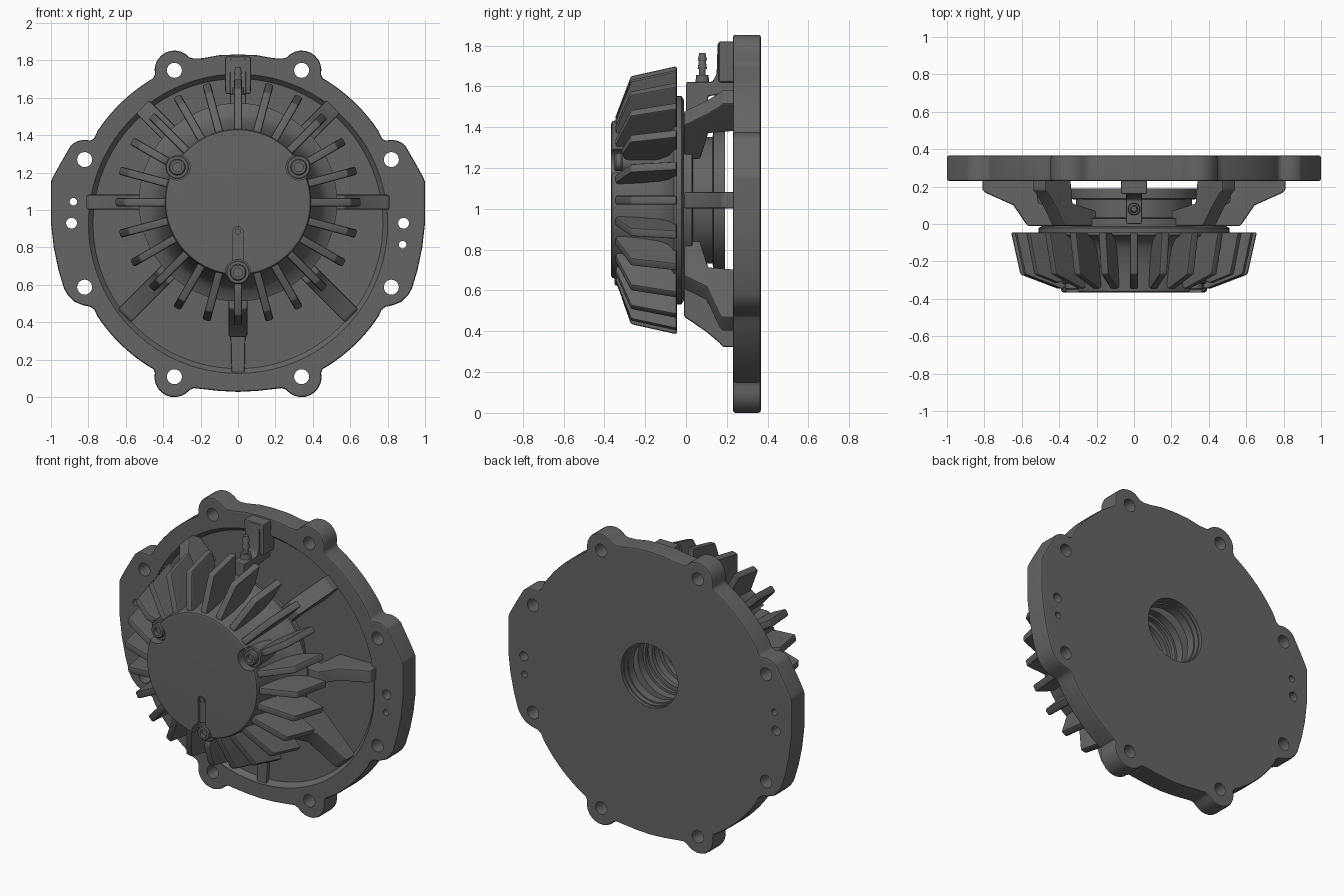
import bpy, bmesh
from math import sin, cos, pi, radians

if "Cube" in bpy.data.objects:
    bpy.data.objects.remove(bpy.data.objects["Cube"])

HUB_Z, PLATE_Z = 1.042, 0.927


def finish(name, bm):
    bmesh.ops.remove_doubles(bm, verts=bm.verts, dist=1e-5)
    bmesh.ops.recalc_face_normals(bm, faces=bm.faces)
    me = bpy.data.meshes.new(name)
    bm.to_mesh(me)
    bm.free()
    ob = bpy.data.objects.new(name, me)
    bpy.context.collection.objects.link(ob)
    return ob


def apply(ob, mod):
    bpy.context.view_layer.objects.active = ob
    bpy.ops.object.modifier_apply(modifier=mod.name)


def bevel(ob, width, segments=2):
    m = ob.modifiers.new("bevel", 'BEVEL')
    m.width, m.segments = width, segments
    m.limit_method, m.angle_limit = 'ANGLE', radians(40)
    apply(ob, m)
    return ob


def cut(ob, cutter):
    m = ob.modifiers.new("cut", 'BOOLEAN')
    m.operation, m.object, m.solver = 'DIFFERENCE', cutter, 'EXACT'
    apply(ob, m)
    bpy.data.objects.remove(cutter, do_unlink=True)


def lathe(name, prof, cx=0, cz=HUB_Z, n=72):
    """Revolve (radius, y) points around an axis parallel to y."""
    bm = bmesh.new()
    rings = [[bm.verts.new((cx + r * cos(2 * pi * i / n), y, cz + r * sin(2 * pi * i / n)))
              for i in range(n)] for r, y in prof]
    pairs = list(zip(rings, rings[1:]))
    if prof[0][0] > 0:
        pairs.append((rings[-1], rings[0]))
    for a, b in pairs:
        for i in range(n):
            j = (i + 1) % n
            bm.faces.new((a[i], a[j], b[j], b[i]))
    return finish(name, bm)


def rod(name, r, y0, y1, cx, cz, n=24):
    return lathe(name, [(0, y0), (r, y0), (r, y1), (0, y1)], cx, cz, n)


def prism(name, pts, y0, y1):
    """Extrude an (x, z) outline along y."""
    bm = bmesh.new()
    f = bm.faces.new([bm.verts.new((x, y0, z)) for x, z in pts])
    ext = bmesh.ops.extrude_face_region(bm, geom=[f])
    for v in ext["geom"]:
        if isinstance(v, bmesh.types.BMVert):
            v.co.y = y1
    return finish(name, bm)


def blade(bm, prof, width, deg):
    """Flat radial blade from (radius, y) points, standing at an angle around the hub."""
    a = radians(deg)
    sides = [[bm.verts.new((r * cos(a) - t * sin(a), y, HUB_Z + r * sin(a) + t * cos(a)))
              for r, y in prof] for t in (-width / 2, width / 2)]
    bm.faces.new(sides[0])
    bm.faces.new(sides[1][::-1])
    for i in range(len(prof)):
        j = (i + 1) % len(prof)
        bm.faces.new((sides[0][i], sides[0][j], sides[1][j], sides[1][i]))


def arc(cx, cz, r, a0, a1, n=10):
    return [(cx + r * cos(radians(a0 + (a1 - a0) * i / n)),
             cz + r * sin(radians(a0 + (a1 - a0) * i / n))) for i in range(n + 1)]


# Mounting flange: half outline, mirrored
half = [(0, 1.832), (.1, 1.828), (.19, 1.812), (.235, 1.81)]
half += arc(.34, 1.747, .106, 140, -12)
half += [(.453, 1.705)] + arc(0, PLATE_Z, .9, 58, 33.5, 8) + [(.768, 1.385)]
half += arc(.82, 1.27, .105, 108, 45, 6)
half += [(.955, 1.24), (.993, 1.17), (1, 1.15), (1, .93), (.985, .8), (.96, .68), (.93, .58),
         (.91, .545), (.875, .51), (.83, .492), (.79, .483), (.768, .467)]
half += arc(0, PLATE_Z, .9, -33.5, -58, 8) + [(.453, .15)]
half += arc(.34, .107, .107, 12, -140)
half += [(.235, .048), (.19, .043), (.1, .033), (0, .028)]
outline = half + [(-x, z) for x, z in half[-2:0:-1]]
flange = bevel(prism("mounting_flange", outline, .23, .367), .012)
cut(flange, lathe("c", [(0, .1), (.805, .1), (.80, .232), (.775, .262), (0, .262)], 0, PLATE_Z, 96))
cut(flange, lathe("c", [(0, .2), (.185, .2), (.185, .315), (.193, .315), (.193, .345),
                        (.2, .345), (.2, .5), (0, .5)]))
holes = [(s * x, z, .04) for s in (-1, 1)
         for x, z in ((.34, 1.747), (.34, .109), (.82, 1.27), (.82, .588))]
holes += [(-.88, 1.045, .02), (-.89, .93, .029), (.885, .93, .029), (.88, .815, .02)]
for x, z, r in holes:
    cut(flange, rod("c", r, .1, .5, x, z))

# Struts joining the hub carrier to the flange
bm = bmesh.new()
for deg, R in ((0, .81), (180, .81), (45, .72), (135, .72), (225, .86), (315, .86), (270, .72)):
    blade(bm, [(.33, -.01), (.57, -.01), (.645, .10), (R - .02, .165), (R, .18), (R, .28),
               (.53, .28), (.51, .11), (.33, .07)], .08 if deg % 180 == 0 else .1, deg)
blade(bm, [(.33, 0), (.58, 0), (.58, .13), (.62, .15), (.77, .155), (.77, .28),
           (.53, .28), (.51, .11), (.33, .07)], .085, 90)
bevel(finish("struts", bm), .01)
bevel(prism("top_rim_block", [(-.068, 1.62), (.068, 1.62), (.07, 1.82), (-.07, 1.82)], .16, .3), .01)
bevel(prism("lower_rib", [(-.035, .13), (.035, .13), (.04, .36), (-.04, .36)], .238, .28), .008)

# Hose nipple on the top strut
for name, r1, r2, z, h in (("nipple_base", .034, .03, 1.635, .04), ("nipple_stem", .016, .016, 1.69, .13),
                           ("nipple_barb_low", .023, .017, 1.705, .04), ("nipple_barb_top", .023, .015, 1.745, .036)):
    bpy.ops.mesh.primitive_cone_add(vertices=20, radius1=r1, radius2=r2, depth=h, location=(0, .08, z))
    bpy.context.object.name = name

# Hub carrier with stepped, ringed bore, and the seal plate in front of it
lathe("hub_carrier", [(.2, -.012), (.37, -.012), (.37, .03), (.31, .035), (.31, .13), (.345, .135), (.345, .19),
                      (.205, .19), (.205, .14), (.19, .14), (.19, .115), (.21, .115), (.21, .08),
                      (.185, .08), (.185, .05), (.205, .05)])
lathe("seal_plate", [(.18, -.05), (.51, -.05), (.51, -.022), (.49, -.01), (.18, -.01)])

# Finned housing
housing = lathe("fin_housing", [(0, -.367), (.375, -.367), (.386, -.362), (.391, -.35), (.395, -.30), (.41, -.22),
                                (.44, -.13), (.475, -.085), (.53, -.06), (.53, -.045), (.19, -.045),
                                (.19, -.12), (.165, -.12), (.165, -.2), (0, -.2)], n=96)
BOLT_R, BOLT_ANGLES = .375, (30, 150, 270)
bolts = [(BOLT_R * cos(radians(a)), HUB_Z + BOLT_R * sin(radians(a))) for a in BOLT_ANGLES]
for x, z in bolts:
    cut(housing, rod("c", .068, -.5, -.315, x, z, 32))
cut(housing, prism("c", arc(0, .885, .026, 0, 180, 12) + [(-.026, .68), (.026, .68)], -.5, -.345))
rod("vent_pin", .016, -.362, -.34, 0, .885)

# Cooling fins
bm = bmesh.new()
for i in range(24):
    deg = 15 * i
    if deg in BOLT_ANGLES:
        prof = [(.40, -.045), (.657, -.045), (.607, -.27), (.48, -.315), (.43, -.30), (.40, -.2)]
    else:
        prof = [(.36, -.045), (.657, -.045), (.607, -.27), (.41, -.345), (.36, -.34)]
    blade(bm, prof, .044, deg)
bevel(finish("cooling_fins", bm), .01)

# Clamp bolts with bosses and sockets
for i, (x, z) in enumerate(bolts):
    lathe(f"bolt_boss_{i + 1}", [(0, -.318), (.058, -.318), (.063, -.312), (.063, -.05), (0, -.05)], x, z, 32)
    lathe(f"bolt_head_{i + 1}", [(0, -.325), (.024, -.325), (.024, -.35), (.038, -.35), (.044, -.344),
                                 (.044, -.31), (0, -.31)], x, z, 24)

# Dark cast-metal grey, smooth shading with flat faces kept flat
metal = bpy.data.materials.new("dark_cast_metal")
metal.diffuse_color = (.13, .13, .13, 1)
metal.use_nodes = True
metal.node_tree.nodes["Principled BSDF"].inputs["Base Color"].default_value = metal.diffuse_color
bpy.ops.object.select_all(action='SELECT')
bpy.ops.object.shade_smooth_by_angle(angle=radians(35))
for ob in bpy.context.selected_objects:
    ob.data.materials.append(metal)
    ob.modifiers.new("even_normals", 'WEIGHTED_NORMAL').keep_sharp = True
